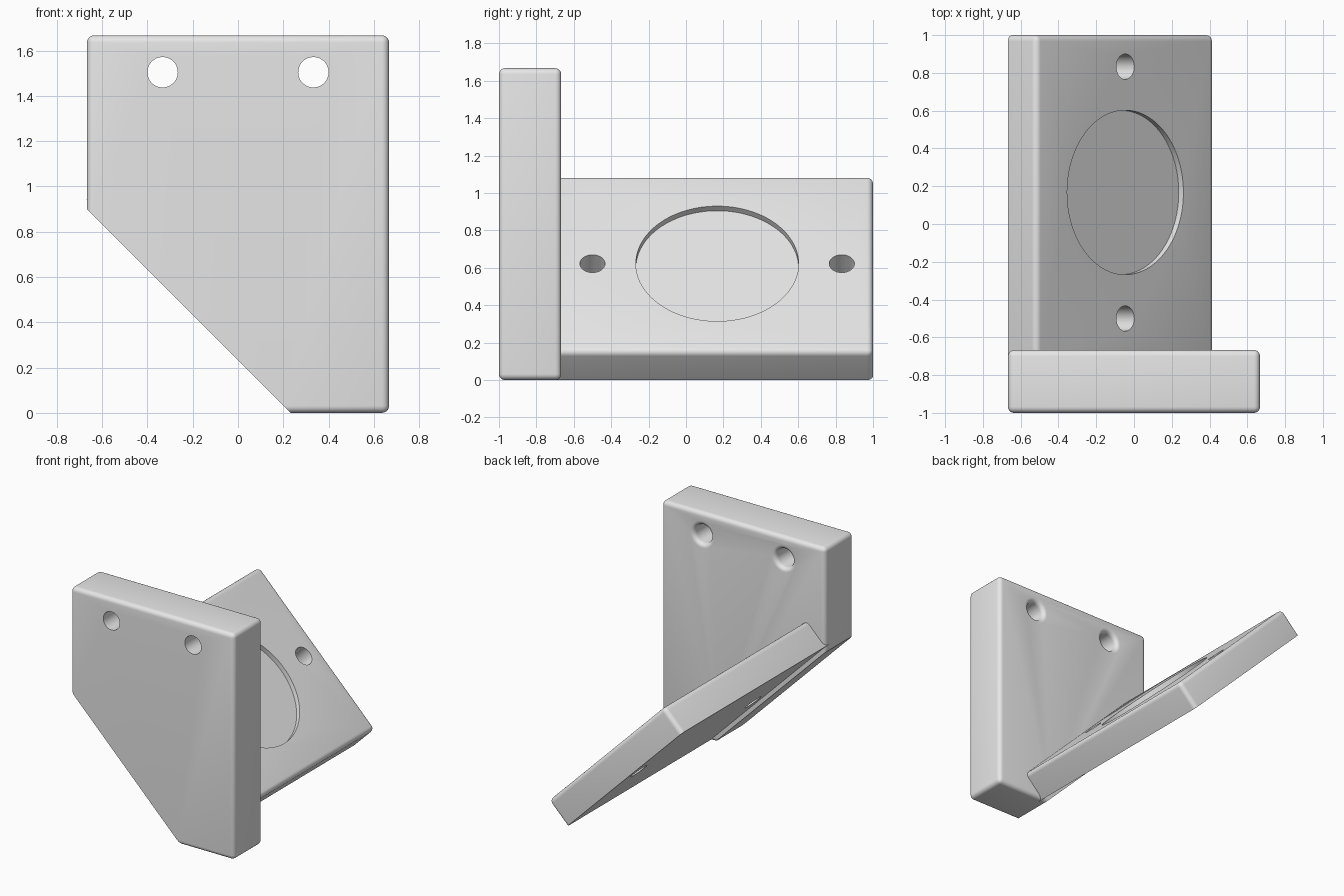
import bpy
import bmesh
import math
from mathutils import Matrix, Vector

if "Cube" in bpy.data.objects:
    bpy.data.objects.remove(bpy.data.objects["Cube"], do_unlink=True)

FILLET = 0.032
HOLE_R = 0.067

grey = bpy.data.materials.new("plain_grey")
grey.use_nodes = True
grey.diffuse_color = (0.8, 0.8, 0.8, 1)
grey.node_tree.nodes["Principled BSDF"].inputs["Base Color"].default_value = (0.8, 0.8, 0.8, 1)


def to_object(name, bm, matrix=None):
    bmesh.ops.recalc_face_normals(bm, faces=bm.faces)
    if matrix is not None:
        bm.transform(matrix)
    mesh = bpy.data.meshes.new(name)
    bm.to_mesh(mesh)
    bm.free()
    mesh.materials.append(grey)
    obj = bpy.data.objects.new(name, mesh)
    bpy.context.collection.objects.link(obj)
    return obj


def rounded_box(low, high):
    """Box between two corners with every edge filleted."""
    low, high = Vector(low), Vector(high)
    bm = bmesh.new()
    bmesh.ops.create_cube(bm, size=1)
    bmesh.ops.scale(bm, vec=high - low, verts=bm.verts)
    bmesh.ops.translate(bm, vec=(low + high) / 2, verts=bm.verts)
    bmesh.ops.bevel(bm, geom=bm.edges[:], offset=FILLET, segments=5,
                    profile=0.5, affect='EDGES')
    return bm


def slice_off(bm, point, normal):
    """Remove everything on the normal's side and cap the cut."""
    cut = bmesh.ops.bisect_plane(bm, geom=bm.verts[:] + bm.edges[:] + bm.faces[:],
                                 plane_co=point, plane_no=normal, clear_outer=True)
    rim = [e for e in cut["geom_cut"] if isinstance(e, bmesh.types.BMEdge)]
    bmesh.ops.contextual_create(bm, geom=rim)


def lathe(profile, steps=64):
    """Closed solid turned around local z from (radius, height) points."""
    bm = bmesh.new()
    pts = [(0, profile[0][1])] + profile + [(0, profile[-1][1])]
    verts = [bm.verts.new((r, 0, h)) for r, h in pts]
    edges = [bm.edges.new(pair) for pair in zip(verts, verts[1:])]
    bmesh.ops.spin(bm, geom=verts + edges, cent=(0, 0, 0), axis=(0, 0, 1),
                   angle=math.tau, steps=steps)
    bmesh.ops.remove_doubles(bm, verts=bm.verts, dist=1e-5)
    return bm


def carve(obj, cutters):
    """Subtract the cutters, then shade the finished part."""
    bpy.ops.object.select_all(action='DESELECT')
    bpy.context.view_layer.objects.active = obj
    obj.select_set(True)
    for cutter in cutters:
        cutter.hide_render = True
        mod = obj.modifiers.new("cut", 'BOOLEAN')
        mod.operation = 'DIFFERENCE'
        mod.solver = 'EXACT'
        mod.object = cutter
        bpy.ops.object.modifier_apply(modifier=mod.name)
        bpy.data.objects.remove(cutter, do_unlink=True)
    bpy.ops.object.shade_smooth_by_angle(angle=math.radians(30))


# Upright plate with its lower corner cut at 45 degrees
bm = rounded_box((-0.667, -1, 0), (0.667, -0.667, 1.667))
slice_off(bm, (0.233, 0, 0), (-1, 0, -1))
upright_plate = to_object("upright_plate", bm)

# Screw holes, flared at the back
flare = [(HOLE_R + FILLET * (1 - math.cos(a)), -0.667 - FILLET + FILLET * math.sin(a))
         for a in (math.radians(15 * i) for i in range(7))]
hole_profile = [(HOLE_R, -1.1)] + flare + [(flare[-1][0], -0.6)]
holes = []
for x in (-0.333, 0.333):
    place = Matrix.Translation((x, 0, 1.504)) @ Matrix.Rotation(-math.pi / 2, 4, 'X')
    holes.append(to_object("hole_cutter", lathe(hole_profile), place))
carve(upright_plate, holes)

# Slanted plate: filleted on top and sides, flat with sharp edges underneath
slant = Matrix.Translation((-0.046, 0, 0.622)) @ Matrix.Rotation(math.radians(45), 4, 'Y')
thickness = 0.213
bm = rounded_box((-0.667, -0.74, -0.25), (0.667, 1, 0))
slice_off(bm, (0, 0, -thickness), (0, 0, -1))
slanted_plate = to_object("slanted_plate", bm, slant)

# Shallow round recess between two through holes
cutters = []
for y, radius, depth in ((-0.5, HOLE_R, 0.4), (0.833, HOLE_R, 0.4), (0.167, 0.435, 0.035)):
    place = slant @ Matrix.Translation((0, y, 0))
    cutters.append(to_object("recess_cutter", lathe([(radius, -depth), (radius, 0.1)], 96), place))
carve(slanted_plate, cutters)
